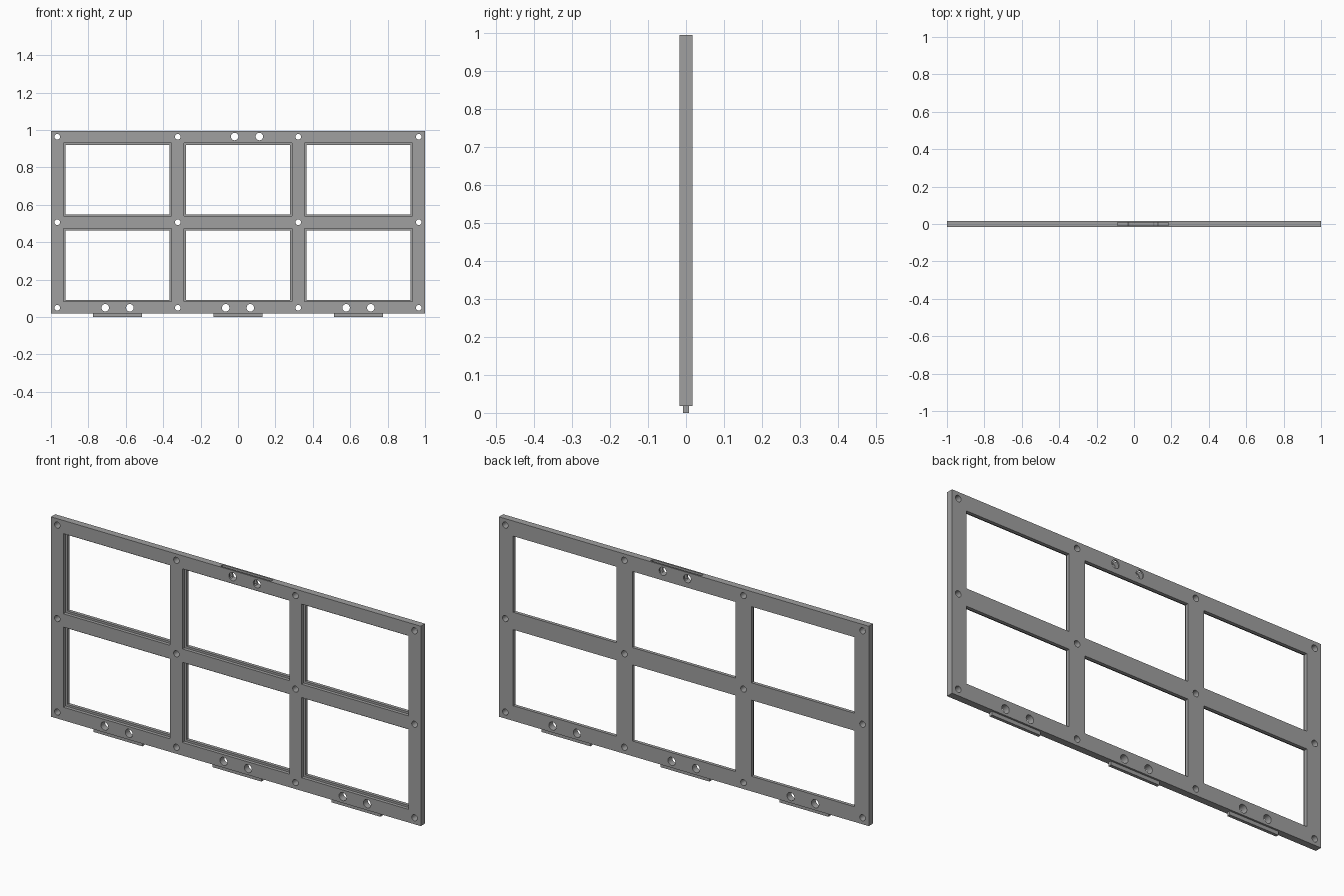
import bpy, bmesh, math
from mathutils import Matrix, Vector

cube = bpy.data.objects.get("Cube")
if cube:
    bpy.data.objects.remove(cube, do_unlink=True)

grey = bpy.data.materials.new("plain grey")
grey.use_nodes = True
tone = (0.35, 0.35, 0.35, 1)
grey.diffuse_color = tone
grey.node_tree.nodes["Principled BSDF"].inputs["Base Color"].default_value = tone

HALF_T = 0.0165            # half thickness of the frame
BASE, TOP = 0.018, 0.995   # frame bottom and top edges
MID = (BASE + TOP) / 2
PITCH_X, PITCH_Z = 0.644, 0.457
RAIL = 0.028               # hole distance from the outer edge is shared by all rails


def add_box(bm, lo, hi):
    lo, hi = Vector(lo), Vector(hi)
    size = hi - lo
    bmesh.ops.create_cube(bm, size=1, matrix=Matrix.Translation((lo + hi) / 2)
                          @ Matrix.Diagonal((*size, 1)))


def add_drill(bm, x, z, radius):
    bmesh.ops.create_cone(bm, cap_ends=True, segments=32, radius1=radius, radius2=radius,
                          depth=0.1, matrix=Matrix.Translation((x, 0, z))
                          @ Matrix.Rotation(math.pi / 2, 4, 'X'))


def make(name, bm):
    mesh = bpy.data.meshes.new(name)
    bm.to_mesh(mesh)
    bm.free()
    mesh.materials.append(grey)
    obj = bpy.data.objects.new(name, mesh)
    bpy.context.collection.objects.link(obj)
    return obj


def cut(target, bm):
    cutter = make("cutter", bm)
    cutter.hide_render = True
    mod = target.modifiers.new("cut", 'BOOLEAN')
    mod.operation, mod.solver, mod.object = 'DIFFERENCE', 'EXACT', cutter
    bpy.context.view_layer.objects.active = target
    bpy.ops.object.modifier_apply(modifier=mod.name)
    bpy.data.objects.remove(cutter, do_unlink=True)


# Solid panel
bm = bmesh.new()
add_box(bm, (-1, -HALF_T, BASE), (1, HALF_T, TOP))
frame = make("window_frame", bm)

# Six openings, then a wider front rebate around each one
for half_w, half_h, back in ((0.279, 0.186, 0.1), (0.289, 0.196, 0.0)):
    bm = bmesh.new()
    for col in (-1, 0, 1):
        for row in (-0.5, 0.5):
            x, z = col * PITCH_X, MID + row * PITCH_Z
            add_box(bm, (x - half_w, -0.1, z - half_h), (x + half_w, back, z + half_h))
    cut(frame, bm)

# Small holes at the bar crossings, larger pairs at the joints
bm = bmesh.new()
for col in (-1.5, -0.5, 0.5, 1.5):
    for row in (-1, 0, 1):
        add_drill(bm, col * PITCH_X, MID + row * PITCH_Z, 0.015)
joints = [(col * PITCH_X, MID - PITCH_Z) for col in (-1, 0, 1)]
joints.append((0.048, TOP - RAIL - 0.002))
for x, z in joints:
    for side in (-1, 1):
        add_drill(bm, x + side * 0.066, z, 0.02)
cut(frame, bm)

# Slot in the top edge
bm = bmesh.new()
add_box(bm, (-0.089, -0.009, TOP - 0.045), (0.185, 0.009, TOP + 0.1))
cut(frame, bm)

# Tongues under the bottom rail
for name, col in (("right_tongue", -1), ("middle_tongue", 0), ("left_tongue", 1)):
    bm = bmesh.new()
    x = col * PITCH_X
    add_box(bm, (x - 0.132, -0.0075, 0), (x + 0.132, 0.0075, BASE + 0.008))
    make(name, bm)

# Smooth hole walls, sharp edges elsewhere
bpy.ops.object.select_all(action='DESELECT')
frame.select_set(True)
bpy.context.view_layer.objects.active = frame
bpy.ops.object.shade_smooth_by_angle(angle=math.radians(30))
